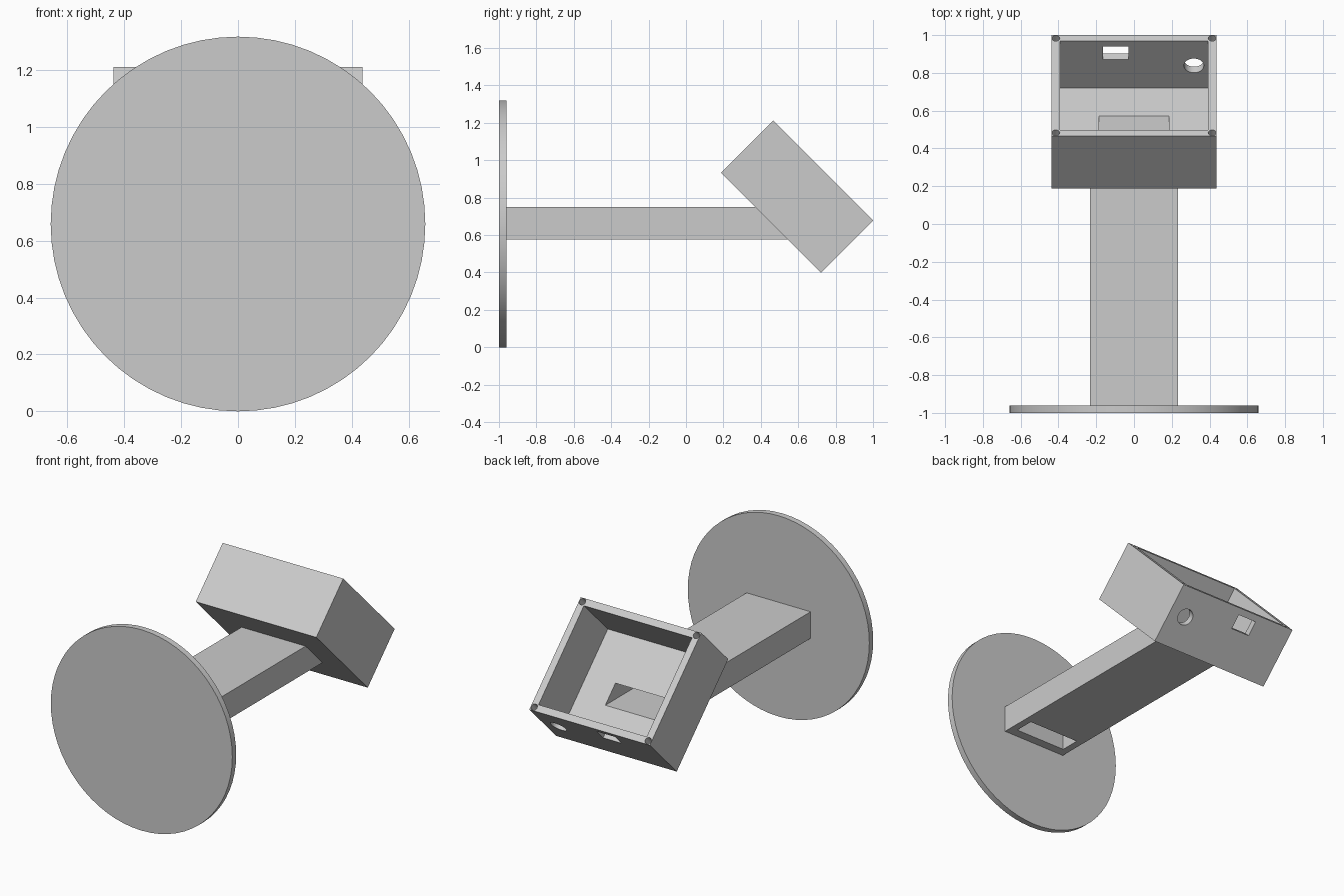
import bpy, bmesh, math
from mathutils import Matrix, Vector

old = bpy.data.objects.get("Cube")
if old:
    bpy.data.objects.remove(old, do_unlink=True)

grey = bpy.data.materials.new("light grey")
grey.use_nodes = True
grey.diffuse_color = (0.6, 0.6, 0.6, 1)
grey.node_tree.nodes["Principled BSDF"].inputs["Base Color"].default_value = (0.6, 0.6, 0.6, 1)


def finish(name, bm, matrix=Matrix()):
    bm.transform(matrix)
    bmesh.ops.recalc_face_normals(bm, faces=bm.faces)
    mesh = bpy.data.meshes.new(name)
    bm.to_mesh(mesh)
    bm.free()
    mesh.materials.append(grey)
    obj = bpy.data.objects.new(name, mesh)
    bpy.context.collection.objects.link(obj)
    return obj


def block(name, lo, hi, matrix=Matrix()):
    lo, hi = Vector(lo), Vector(hi)
    bm = bmesh.new()
    bmesh.ops.create_cube(bm, size=1)
    bm.transform(Matrix.Translation((lo + hi) / 2) @ Matrix.Diagonal((*(hi - lo), 1)))
    return finish(name, bm, matrix)


def cylinder(name, radius, depth, sides, matrix):
    bm = bmesh.new()
    bmesh.ops.create_cone(bm, cap_ends=True, segments=sides,
                          radius1=radius, radius2=radius, depth=depth)
    return finish(name, bm, matrix)


def cut(target, cutters):
    bpy.context.view_layer.objects.active = target
    for cutter in cutters:
        cutter.hide_render = True
        mod = target.modifiers.new("cut", 'BOOLEAN')
        mod.operation, mod.solver, mod.object = 'DIFFERENCE', 'EXACT', cutter
        bpy.ops.object.modifier_apply(modifier=mod.name)


def smooth(obj):
    bpy.ops.object.select_all(action='DESELECT')
    obj.select_set(True)
    bpy.context.view_layer.objects.active = obj
    bpy.ops.object.shade_smooth_by_angle(angle=math.radians(30))


# Round mounting plate standing upright at the front
lying = Matrix.Rotation(math.radians(90), 4, 'X')
plate = cylinder("mounting_plate", 0.659, 0.04, 64,
                 Matrix.Translation((0, -0.98, 0.659)) @ lying)

# Open housing, tilted so that its mouth looks up and back
W, H, D, T = 0.4375, 0.3775, 0.395, 0.045
tilt = Matrix.Translation((0, 0.454, 0.665)) @ Matrix.Rotation(math.radians(-45), 4, 'X')
housing = block("housing", (-W, -H, 0), (W, H, D), tilt)
cavity = block("cavity_cutter", (T - W, T - H, T), (W - T, H - T, D + 0.1), tilt)

# Port openings in the lower wall
slot_port = block("slot_port_cutter", (-0.165, H - 0.08, D - 0.138),
                  (-0.03, H + 0.05, D - 0.042), tilt)
round_port = cylinder("round_port_cutter", 0.053, 0.16, 32,
                      tilt @ Matrix.Translation((0.317, H - 0.02, D - 0.184)) @ lying)

# Screw holes in the rim corners
screws = [cylinder("screw_hole_cutter", 0.021, 0.2, 20,
                   tilt @ Matrix.Translation((sx * (W - 0.0235), sy * (H - 0.0235), D)))
          for sx in (-1, 1) for sy in (-1, 1)]

# Arm with its rear end sheared to the slope of the housing
arm = block("arm", (-0.2325, -0.965, 0.575), (0.2325, 0.5, 0.75))
for v in arm.data.vertices:
    if v.co.y > 0:
        v.co.y = 1.13 - v.co.z

# Cable channel along the arm, with an exit underneath by the plate
channel = block("channel_cutter", (-0.185, -0.9, 0.61), (0.185, 0.65, 0.715))
cable_exit = block("cable_exit_cutter", (-0.185, -0.9, 0.5), (0.185, -0.77, 0.66))

cut(housing, [cavity, slot_port, round_port, channel] + screws)
cut(arm, [channel, cable_exit])
for helper in [cavity, slot_port, round_port, channel, cable_exit] + screws:
    bpy.data.objects.remove(helper, do_unlink=True)

for part in (plate, housing, arm):
    smooth(part)
